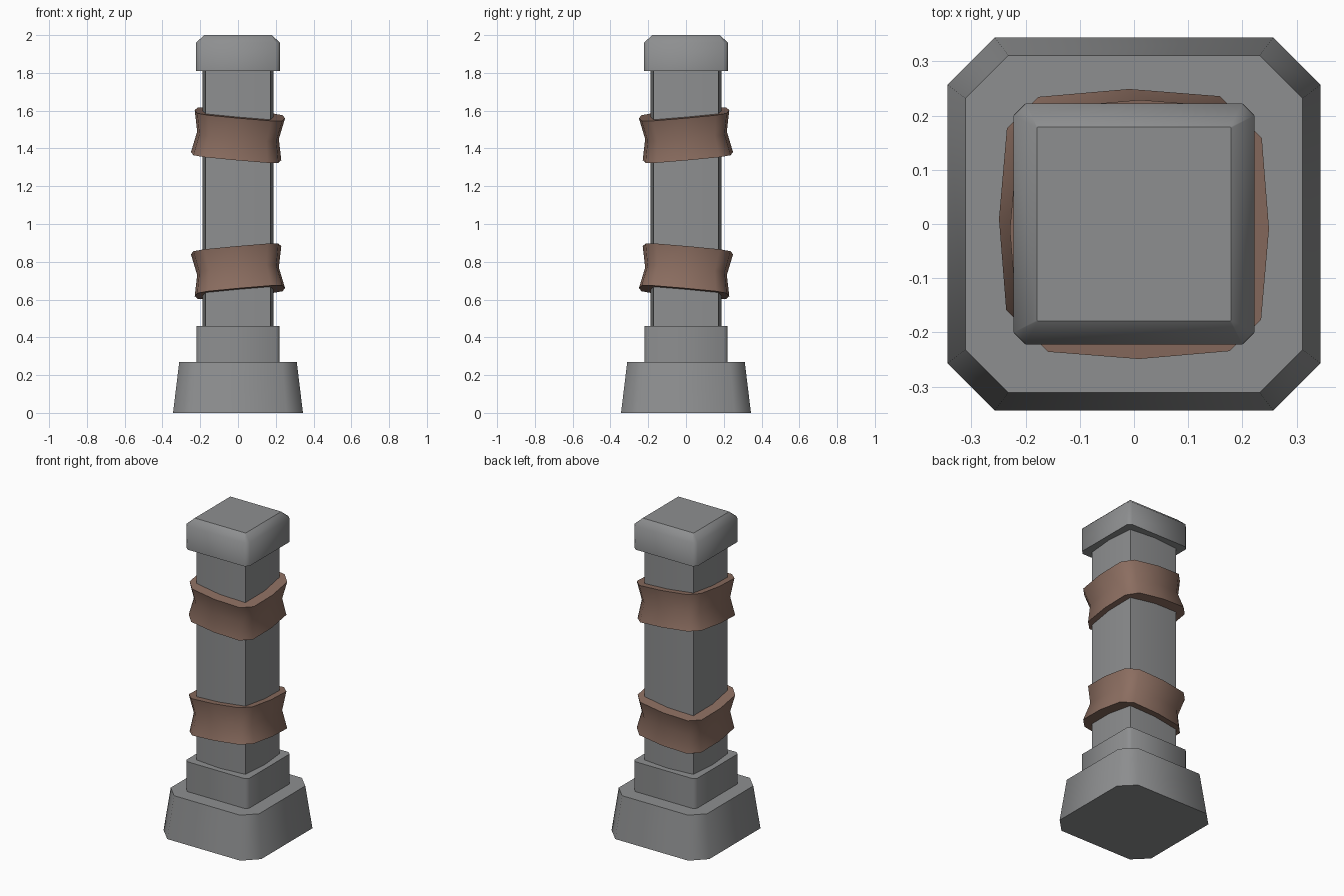
import bpy, bmesh, math
from mathutils import Vector, Matrix

if "Cube" in bpy.data.objects:
    bpy.data.objects.remove(bpy.data.objects["Cube"])


def material(name, rgb):
    m = bpy.data.materials.new(name)
    m.diffuse_color = (*rgb, 1)
    m.use_nodes = True
    m.node_tree.nodes["Principled BSDF"].inputs["Base Color"].default_value = m.diffuse_color
    return m


stone = material("grey stone", (0.27, 0.275, 0.28))
leather = material("brown leather", (0.26, 0.155, 0.118))


def four_sides(pts):
    """Repeat the points of the +x side around all four sides."""
    out = []
    for k in range(4):
        c, s = round(math.cos(k * math.pi / 2)), round(math.sin(k * math.pi / 2))
        out += [(x * c - y * s, x * s + y * c) for x, y in pts]
    return out


def chamfered(half, corner):
    return four_sides([(half, -corner), (half, corner)])


def bulged(corner, mid):
    return four_sides([(corner, -corner), (mid, 0)])


def loft(name, levels, mat, matrix=None):
    """Stack of (z, outline) levels, closed at both ends, ends kept crisp."""
    bm = bmesh.new()
    rings = [[bm.verts.new((x, y, z)) for x, y in outline] for z, outline in levels]
    n = len(rings[0])
    for a, b in zip(rings, rings[1:]):
        for i in range(n):
            j = (i + 1) % n
            bm.faces.new((a[i], a[j], b[j], b[i])).smooth = True
    caps = [bm.faces.new(rings[0][::-1]), bm.faces.new(rings[-1])]
    bm.normal_update()
    for e in bm.edges:
        e.smooth = e.calc_face_angle(0) < math.radians(50)
    for f in caps:
        for e in f.edges:
            e.smooth = False
    if matrix:
        bm.transform(matrix)
    me = bpy.data.meshes.new(name)
    bm.to_mesh(me)
    bm.free()
    me.materials.append(mat)
    ob = bpy.data.objects.new(name, me)
    bpy.context.collection.objects.link(ob)
    return ob


# Stone foot, plinth, slightly bulged shaft and bevelled cap
loft("foot", [(0, chamfered(0.344, 0.257)), (0.27, chamfered(0.311, 0.232))], stone)
loft("plinth", [(0.27, chamfered(0.221, 0.202)), (0.46, chamfered(0.221, 0.202))], stone)
loft("shaft", [(0.46, bulged(0.171, 0.187)), (1.81, bulged(0.171, 0.187))], stone)
loft("cap", [(1.81, chamfered(0.222, 0.2)), (1.96, chamfered(0.222, 0.2)),
             (2.0, chamfered(0.179, 0.177))], stone)


# Tilted leather wraps with a pinched waist
def wrap_outline(s):
    return four_sides([(0.226 * s, -0.168 * s), (0.24 * s, 0), (0.226 * s, 0.168 * s)])


for name, z, lean in (("lower_wrap", 0.75, -0.09), ("upper_wrap", 1.47, 0.09)):
    tilt = Vector((0, 0, 1)).rotation_difference(Vector((lean, -lean, 1))).to_matrix().to_4x4()
    loft(name, [(-0.112, wrap_outline(1)), (0, wrap_outline(0.905)), (0.112, wrap_outline(1))],
         leather, Matrix.Translation((0, 0, z)) @ tilt)
